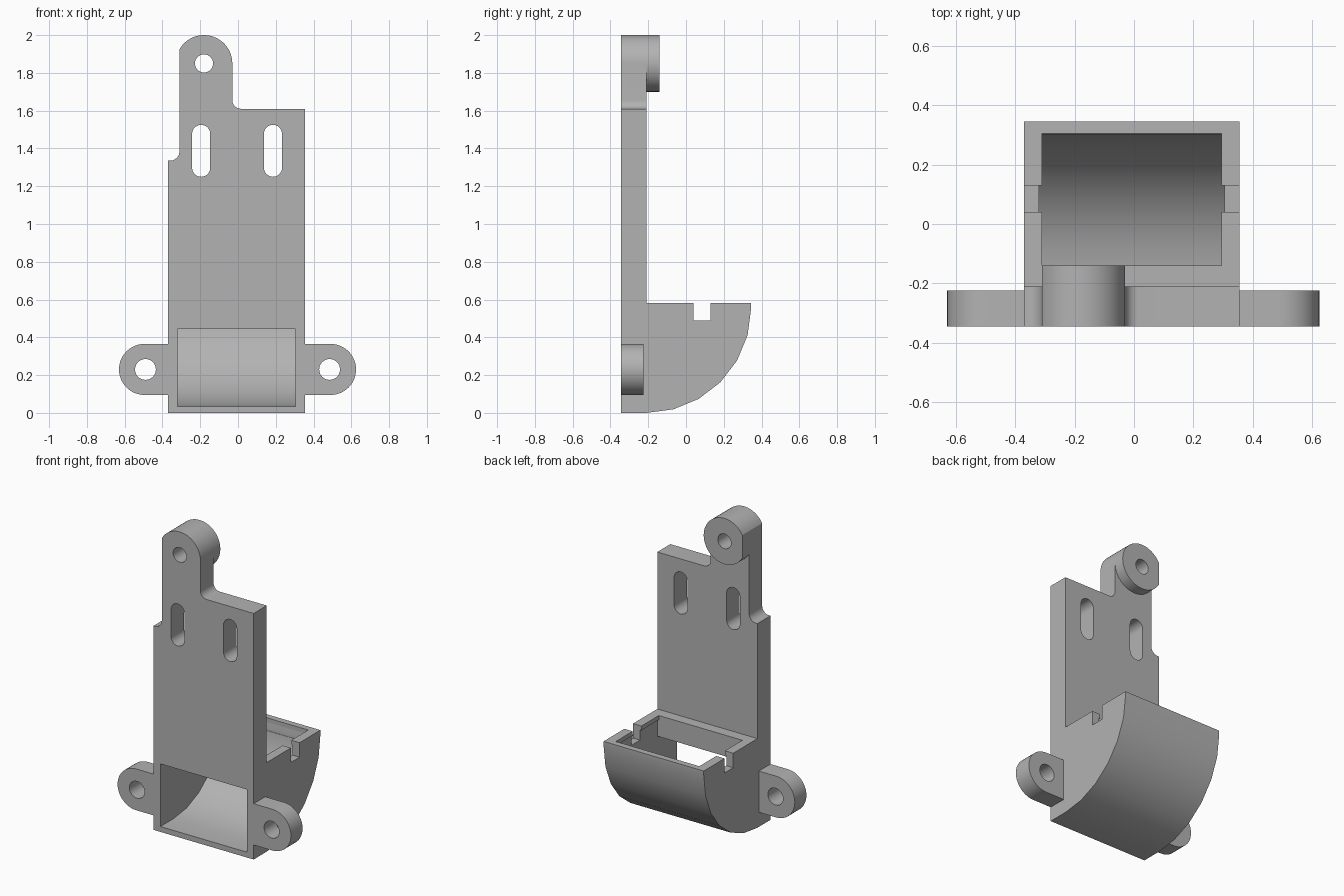
import bpy
import bmesh
from math import radians, cos, sin

cube = bpy.data.objects.get("Cube")
if cube:
    bpy.data.objects.remove(cube, do_unlink=True)

grey = bpy.data.materials.new("plain grey")
grey.use_nodes = True
grey.diffuse_color = (0.45, 0.45, 0.45, 1)
grey.node_tree.nodes["Principled BSDF"].inputs["Base Color"].default_value = grey.diffuse_color

FRONT, PLATE_BACK = -0.345, -0.21
LEFT, RIGHT = -0.37, 0.355


def arc(cx, cz, r, start, end, steps):
    """Points along an arc, angles in degrees."""
    angles = [radians(start + (end - start) * i / steps) for i in range(steps + 1)]
    return [(cx + r * cos(a), cz + r * sin(a)) for a in angles]


def circle(cx, cz, r, steps=40):
    return arc(cx, cz, r, 0, 360, steps)[:-1]


def prism(name, profile, axis, low, high):
    """Extrude a 2D profile along the x or y axis."""
    place = (lambda u, v, d: (d, u, v)) if axis == "x" else (lambda u, v, d: (u, d, v))
    bm = bmesh.new()
    face = bm.faces.new([bm.verts.new(place(u, v, low)) for u, v in profile])
    new = bmesh.ops.extrude_face_region(bm, geom=[face])["geom"]
    shift = place(0, 0, high - low)
    bmesh.ops.translate(bm, vec=shift, verts=[v for v in new if isinstance(v, bmesh.types.BMVert)])
    bmesh.ops.recalc_face_normals(bm, faces=bm.faces)
    mesh = bpy.data.meshes.new(name)
    bm.to_mesh(mesh)
    bm.free()
    mesh.materials.append(grey)
    obj = bpy.data.objects.new(name, mesh)
    bpy.context.collection.objects.link(obj)
    return obj


def combine(target, tool, operation):
    """Apply a boolean and discard the tool."""
    mod = target.modifiers.new(tool.name, "BOOLEAN")
    mod.object, mod.operation, mod.solver = tool, operation, "EXACT"
    bpy.context.view_layer.objects.active = target
    bpy.ops.object.modifier_apply(modifier=mod.name)
    bpy.data.objects.remove(tool, do_unlink=True)


# Upright plate with the rounded tab and its two inside fillets
tab_x, tab_z, tab_r = -0.18, 1.85, 0.15
outline = [(LEFT, 0), (RIGHT, 0), (RIGHT, 1.61)]
outline += arc(0.015, 1.655, 0.045, 270, 180, 8)
outline += arc(tab_x, tab_z, tab_r, 0, 150, 24)
outline += arc(-0.36, 1.385, 0.05, 0, -90, 8) + [(LEFT, 1.335)]
bracket = prism("mounting_bracket", outline, "y", FRONT, PLATE_BACK)

# Curved trough behind the foot of the plate
shell = [(FRONT, 0)] + arc(PLATE_BACK, 0.555, 0.555, -90, 0, 6) + [(0.345, 0.583), (FRONT, 0.583)]
combine(bracket, prism("trough", shell, "x", LEFT, RIGHT), "UNION")

# Boss behind the tab
combine(bracket, prism("tab_boss", arc(tab_x, tab_z, tab_r, -150, 150, 48), "y", -0.28, -0.14), "UNION")

# Side ears
for side, edge, cx in (("left", RIGHT, 0.49), ("right", LEFT, -0.495)):
    inner = edge - 0.03 if cx > 0 else edge + 0.03
    turn = -90 if cx > 0 else 90
    ear = arc(cx, 0.23, 0.135, turn, turn + 180, 24)
    ear += [(inner, ear[-1][1]), (inner, ear[0][1])]
    combine(bracket, prism(side + "_ear", ear, "y", FRONT, -0.225), "UNION")

# Cavity, opening forward through the plate
cavity = [(-0.4, 0.035)] + arc(PLATE_BACK, 0.555, 0.52, -90, 0, 6)
cavity += [(-0.14, 0.555), (-0.14, 0.445), (-0.4, 0.445)]
combine(bracket, prism("cavity", cavity, "x", -0.32, 0.305), "DIFFERENCE")

# Narrower top opening and the cross notch in the rim
mouth = [(-0.14, 0.5), (0.305, 0.5), (0.305, 0.65), (-0.14, 0.65)]
combine(bracket, prism("mouth", mouth, "x", -0.31, 0.295), "DIFFERENCE")
notch = [(0.04, 0.488), (0.13, 0.488), (0.13, 0.65), (0.04, 0.65)]
combine(bracket, prism("notch", notch, "x", -0.5, 0.5), "DIFFERENCE")

# Screw holes and long slots
for cx, cz, r in ((tab_x, tab_z, 0.048), (0.485, 0.23, 0.055), (-0.49, 0.23, 0.055)):
    combine(bracket, prism("screw_hole", circle(cx, cz, r), "y", -0.5, 0), "DIFFERENCE")
for cx in (-0.195, 0.185):
    slot = arc(cx, 1.477, 0.048, 0, 180, 16) + arc(cx, 1.298, 0.048, 180, 360, 16)
    combine(bracket, prism("slot", slot, "y", -0.5, 0), "DIFFERENCE")

# Smooth curves with sharp edges kept
bpy.ops.object.select_all(action="DESELECT")
bracket.select_set(True)
bpy.context.view_layer.objects.active = bracket
bpy.ops.object.shade_smooth_by_angle(angle=radians(30))
